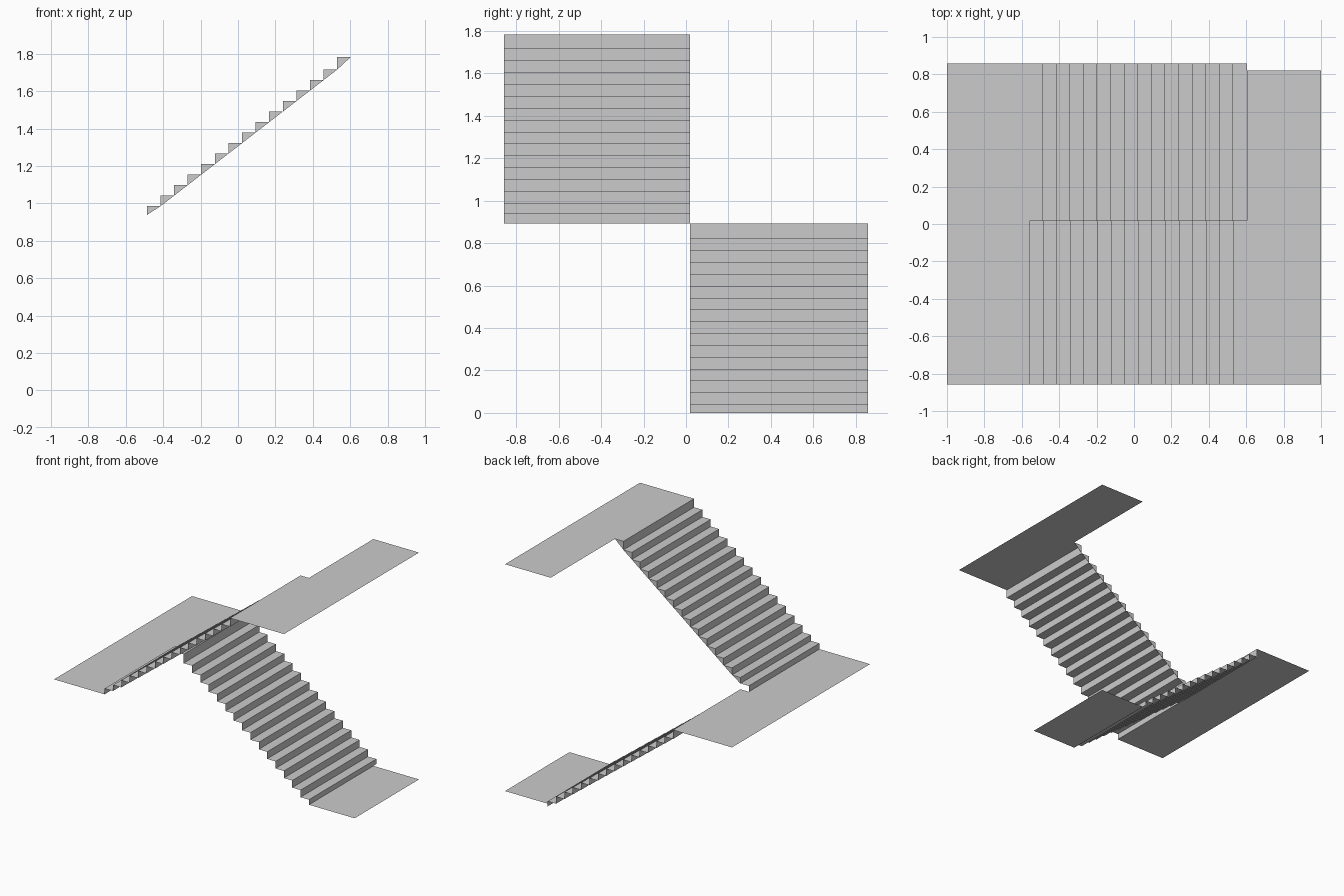
import bpy

if "Cube" in bpy.data.objects:
    bpy.data.objects.remove(bpy.data.objects["Cube"])

RUN, N = 0.0727, 16            # tread depth, risers per flight
X0, X1 = -0.56, 0.603          # start of the upper / lower flight
Y_FRONT, Y_MID, Y_BACK, Y_LAND = -0.857, 0.02, 0.857, 0.82
Z_MID, Z_TOP = 0.892, 1.783


def add_mesh(name, verts, faces):
    me = bpy.data.meshes.new(name)
    me.from_pydata(verts, [], faces)
    ob = bpy.data.objects.new(name, me)
    bpy.context.collection.objects.link(ob)
    return ob


def flat(name, outline, z):
    return add_mesh(name, [(x, y, z) for x, y in outline], [range(len(outline))])


def flight(name, x, direction, levels, ya, yb, side_fill=False):
    # zigzag of risers and treads swept between ya and yb
    prof = []
    for i in range(N):
        xi = x + direction * RUN * i
        prof += [(xi, levels[i]), (xi, levels[i + 1])]
    verts, faces = [], []
    for px, pz in prof:
        verts += [(px, ya, pz), (px, yb, pz)]
    for k in range(len(prof) - 1):
        a = 2 * k
        f = (a, a + 2, a + 3, a + 1)
        faces.append(f[::-1] if direction > 0 else f)
    # triangular closing pieces under each tread on the inner side
    if side_fill:
        for i in range(1, N):
            xi = x + RUN * i
            b = len(verts)
            verts += [(xi, yb, levels[i]), (xi, yb, levels[i + 1]),
                      (xi + RUN, yb, levels[i + 1])]
            faces.append((b, b + 1, b + 2))
    return add_mesh(name, verts, faces)


low_z = [0.0] + [0.04 + 0.0558 * i for i in range(N - 1)] + [Z_MID]
high_z = [Z_MID, 0.938] + [0.985 + 0.0562 * i for i in range(N - 2)] + [Z_TOP]

flight("lower_flight", X1, -1, low_z, Y_MID, Y_BACK)
flight("upper_flight", X0, 1, high_z, Y_FRONT, Y_MID, side_fill=True)

# landings, notched where the flights meet them
low_end = X1 - RUN * (N - 1)
high_end = X0 + RUN * (N - 1)
flat("bottom_landing", [(X1, Y_MID), (1, Y_MID), (1, Y_LAND), (X1, Y_LAND)], 0)
flat("middle_landing", [(-1, Y_FRONT), (X0, Y_FRONT), (X0, Y_MID),
                        (low_end, Y_MID), (low_end, Y_BACK), (-1, Y_BACK)], Z_MID)
flat("top_landing", [(high_end, Y_FRONT), (1, Y_FRONT), (1, Y_LAND),
                     (X1, Y_LAND), (X1, Y_MID), (high_end, Y_MID)], Z_TOP)
